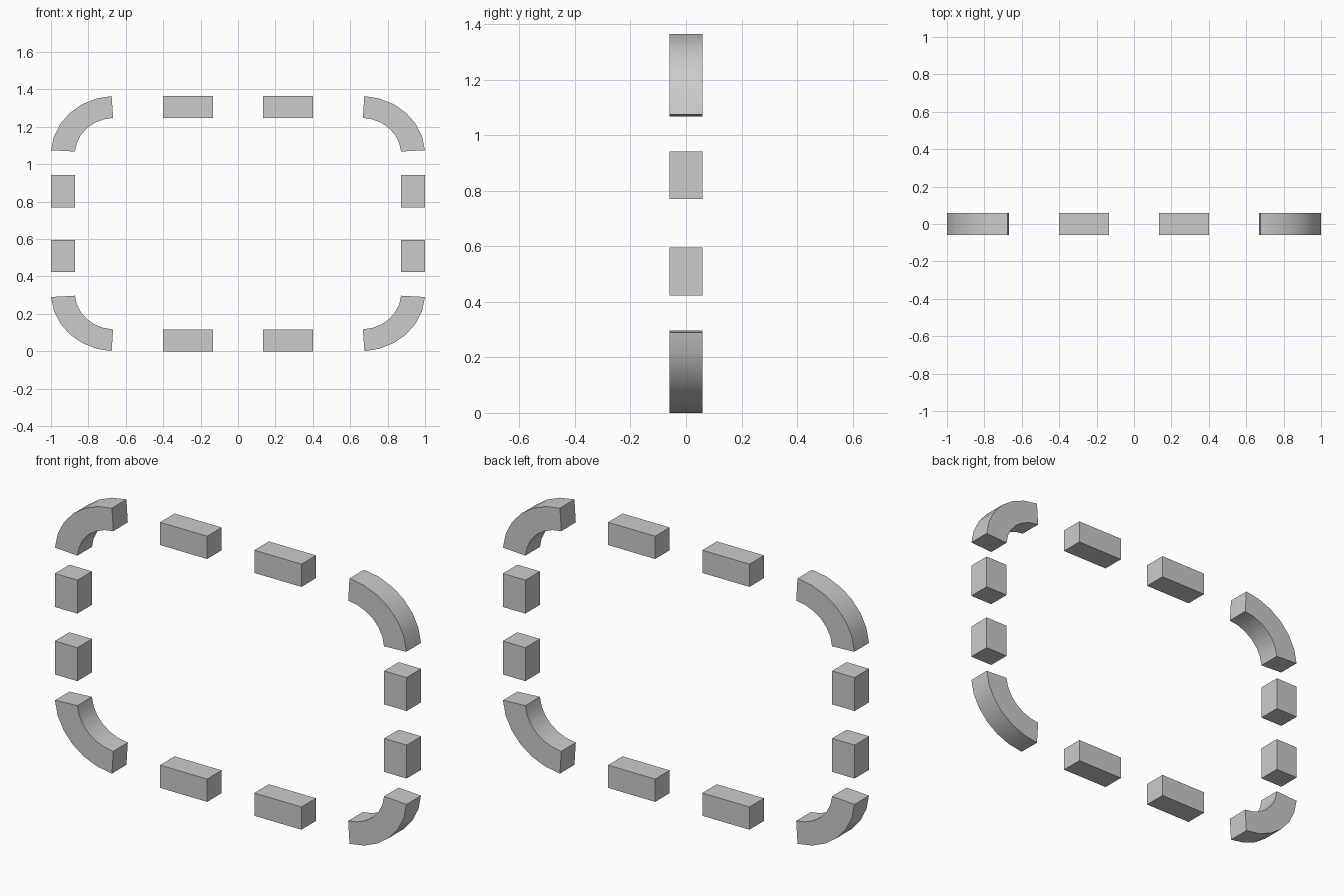
import bpy, bmesh, math

if "Cube" in bpy.data.objects:
    bpy.data.objects.remove(bpy.data.objects["Cube"])

HALF_DEPTH = 0.059
MID_Z = 0.6825


def extrude_profile(name, pts, smooth=False):
    """Extrude an XZ outline through the frame depth."""
    bm = bmesh.new()
    face = bm.faces.new([bm.verts.new((x, -HALF_DEPTH, z)) for x, z in pts])
    ext = bmesh.ops.extrude_face_region(bm, geom=[face])
    moved = [g for g in ext["geom"] if isinstance(g, bmesh.types.BMVert)]
    bmesh.ops.translate(bm, verts=moved, vec=(0, 2 * HALF_DEPTH, 0))
    bmesh.ops.recalc_face_normals(bm, faces=bm.faces)
    mesh = bpy.data.meshes.new(name)
    bm.to_mesh(mesh)
    bm.free()
    obj = bpy.data.objects.new(name, mesh)
    bpy.context.collection.objects.link(obj)
    if smooth:
        bpy.ops.object.select_all(action='DESELECT')
        obj.select_set(True)
        bpy.context.view_layer.objects.active = obj
        bpy.ops.object.shade_smooth_by_angle(angle=math.radians(30))
    return obj


def box(x0, x1, z0, z1):
    return [(x0, z0), (x1, z0), (x1, z1), (x0, z1)]


def arc(rx, rz, steps=6, gap=3.4):
    """Quarter arc, stopping just short of both axes."""
    angles = [math.radians(gap + (90 - 2 * gap) * i / steps) for i in range(steps + 1)]
    return [(0.655 + rx * math.cos(a), 0.374 + rz * math.sin(a)) for a in angles]


# outlines in the upper right quadrant, relative to the frame centre
parts = {
    "corner_dash": (arc(0.345, 0.3085) + arc(0.217, 0.192)[::-1], True),
    "horizontal_dash": (box(0.134, 0.402, 0.5655, 0.6825), False),
    "vertical_dash": (box(0.872, 1.0, 0.0875, 0.2595), False),
}

# mirror every dash into the four quadrants
for name, (outline, smooth) in parts.items():
    for v_label, sz in (("top", 1), ("bottom", -1)):
        for h_label, sx in (("right", 1), ("left", -1)):
            pts = [(sx * x, MID_Z + sz * z) for x, z in outline]
            extrude_profile(f"{name}_{v_label}_{h_label}", pts, smooth)
